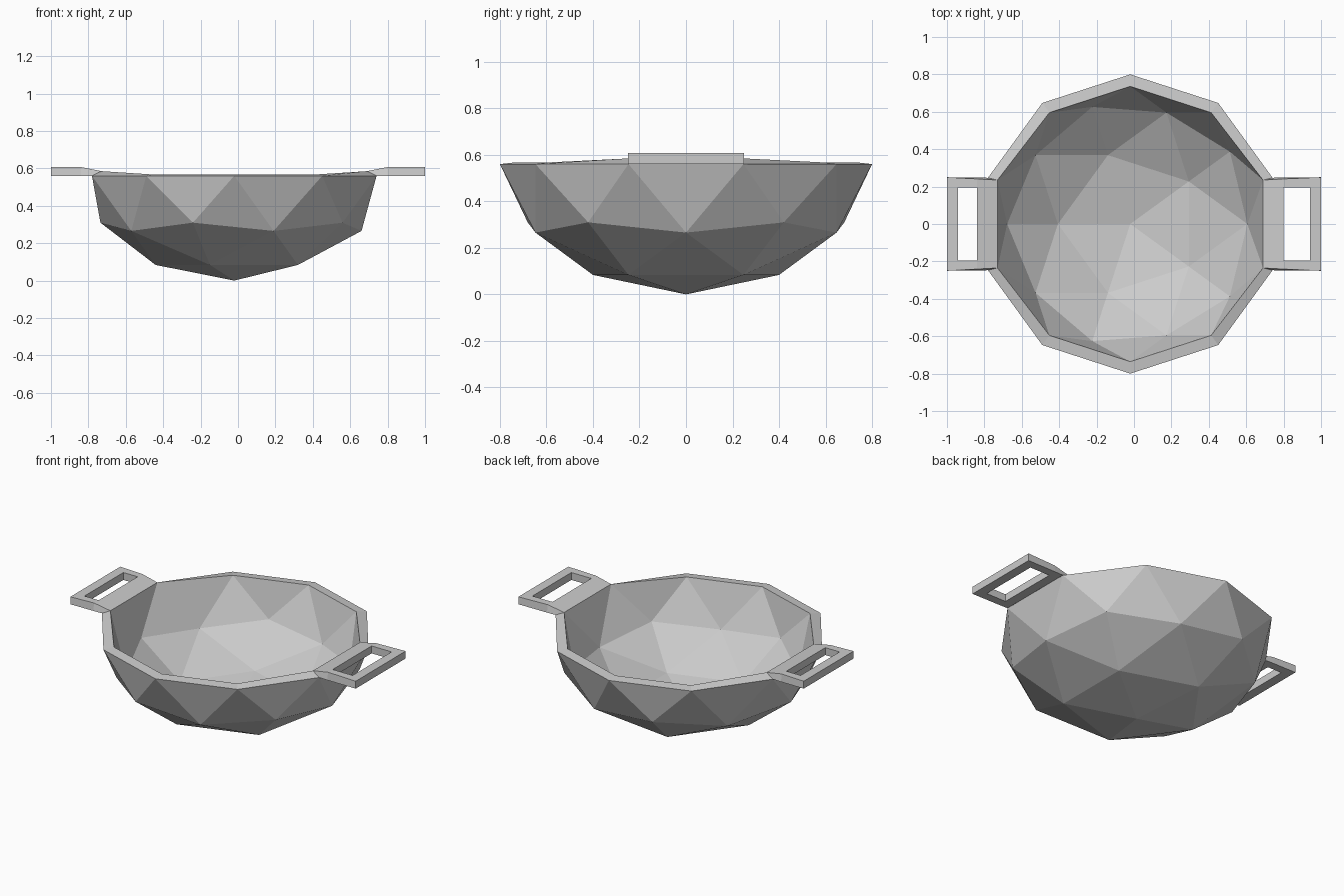
import bpy, bmesh

if "Cube" in bpy.data.objects:
    bpy.data.objects.remove(bpy.data.objects["Cube"])

CX = -0.02      # bowl centre in x
RIM_Z = 0.56


def add_object(name, bm):
    bmesh.ops.recalc_face_normals(bm, faces=bm.faces[:])
    mesh = bpy.data.meshes.new(name)
    bm.to_mesh(mesh)
    bm.free()
    obj = bpy.data.objects.new(name, mesh)
    bpy.context.collection.objects.link(obj)
    return obj


def half_shell(bm, rx, rz, top):
    """Lower half of a low-poly sphere, squashed; returns its rim edges."""
    verts = bmesh.ops.create_icosphere(bm, subdivisions=2, radius=1)["verts"]
    bmesh.ops.delete(bm, geom=[v for v in verts if v.co.z > 0.01], context="VERTS")
    verts = [v for v in verts if v.is_valid]
    for v in verts:
        v.co = (v.co.x * rx + CX, v.co.y * rx, v.co.z * rz + top)
    return list({e for v in verts for e in v.link_edges if e.is_boundary})


# Bowl: outer and inner shells joined by a rim
bm = bmesh.new()
outer = half_shell(bm, 0.80, 0.56, RIM_Z)
inner = half_shell(bm, 0.736, 0.512, 0.567)
for v in {v for e in inner for v in e.verts}:
    if abs(v.co.x - CX) > 0.6:      # rim rises where the handles join
        side = 1 if v.co.x > 0 else -1
        v.co = (CX + side * 0.71, 0.235 if v.co.y > 0 else -0.235, 0.585)
bmesh.ops.bridge_loops(bm, edges=outer + inner)
add_object("bowl", bm)


# Handles: flat rectangular loops ramping up from the rim
def handle_layer(bm, s, root, root_y, root_z, side_y, z):
    near = CX + s * 0.82
    rows = {}
    for y in (-1, 1):
        rows[y] = [bm.verts.new(p) for p in (
            (CX + s * root, y * root_y, root_z),
            (near, y * side_y, z),
            (s * 1.0, y * 0.25, z),
            (s * 0.94, y * 0.195, z),
            (near, y * 0.195, z))]
    a, b = rows[-1], rows[1]
    bm.faces.new((a[0], b[0], b[1], b[4], a[4], a[1]))
    bm.faces.new((a[2], b[2], b[3], a[3]))
    for r in (a, b):
        bm.faces.new(r[1:5])
    border = [a[0], a[1], a[2], b[2], b[1], b[0]]
    hole = [a[4], a[3], b[3], b[4], a[4]]
    return border, hole


def handle(name, s):
    bm = bmesh.new()
    low = handle_layer(bm, s, 0.761, 0.247, RIM_Z, 0.249, RIM_Z)
    high = handle_layer(bm, s, 0.71, 0.235, 0.585, 0.241, 0.607)
    for lo, hi in zip(low, high):
        for i in range(len(lo) - 1):
            bm.faces.new((lo[i], lo[i + 1], hi[i + 1], hi[i]))
    add_object(name, bm)


handle("right_handle", 1)
handle("left_handle", -1)
